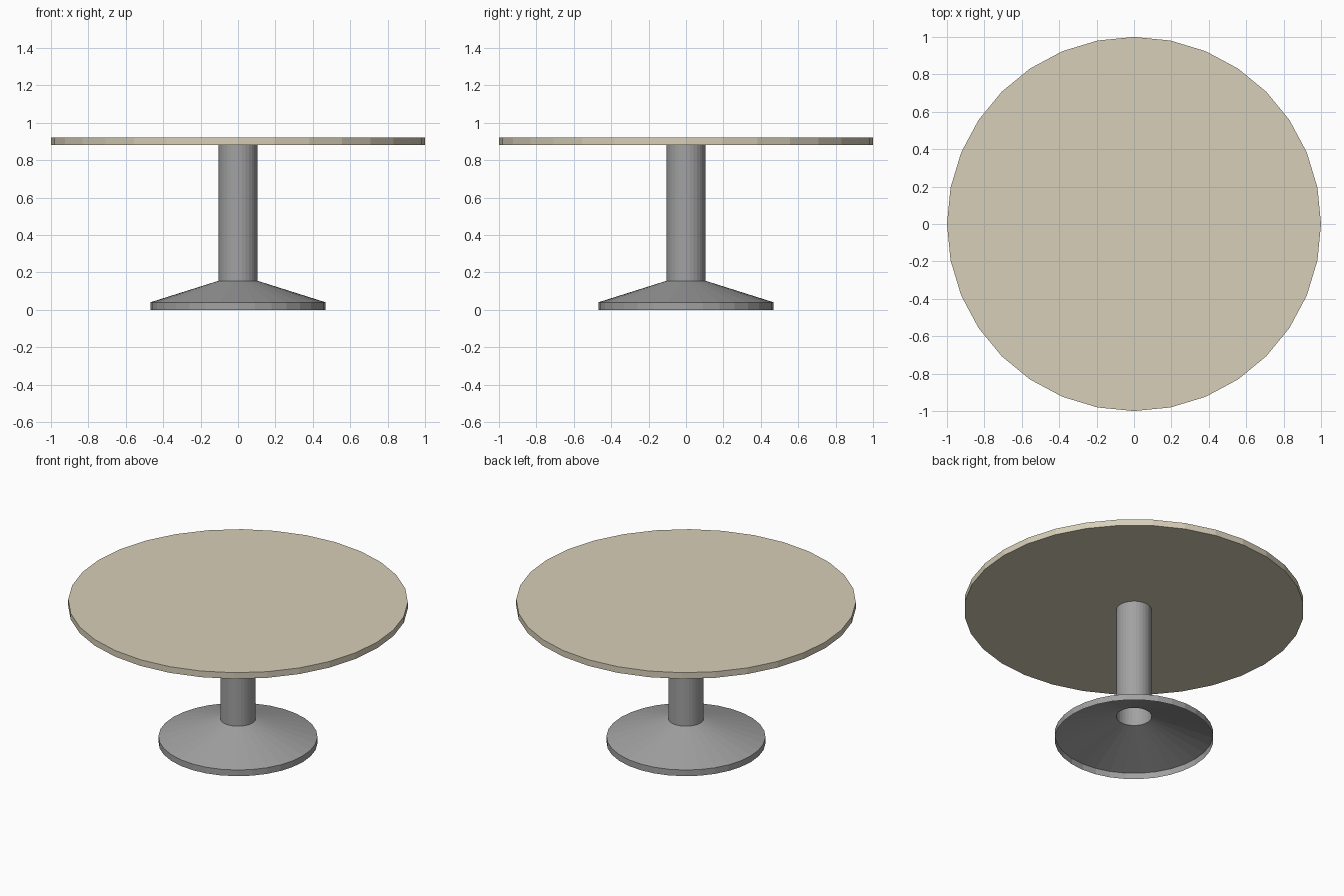
import bpy, math

if "Cube" in bpy.data.objects:
    bpy.data.objects.remove(bpy.data.objects["Cube"])

SIDES = 32

def material(name, colour):
    m = bpy.data.materials.new(name)
    m.diffuse_color = (*colour, 1)
    m.use_nodes = True
    m.node_tree.nodes["Principled BSDF"].inputs["Base Color"].default_value = m.diffuse_color
    return m

cream = material("cream top", (0.68, 0.62, 0.48))
grey = material("grey metal", (0.36, 0.36, 0.36))

def lathe(name, profile, mat, capped=False):
    """Spin a (radius, height) profile around z; optionally cap both ends."""
    verts = [(r * math.cos(2 * math.pi * i / SIDES), r * math.sin(2 * math.pi * i / SIDES), z)
             for r, z in profile for i in range(SIDES)]
    faces = []
    for k in range(len(profile) - 1):
        a, b = k * SIDES, (k + 1) * SIDES
        for i in range(SIDES):
            j = (i + 1) % SIDES
            faces.append((a + i, a + j, b + j, b + i))
    if capped:
        faces.append(tuple(reversed(range(SIDES))))
        last = (len(profile) - 1) * SIDES
        faces.append(tuple(range(last, last + SIDES)))
    mesh = bpy.data.meshes.new(name)
    mesh.from_pydata(verts, [], faces)
    mesh.materials.append(mat)
    ob = bpy.data.objects.new(name, mesh)
    bpy.context.collection.objects.link(ob)
    return ob

# Round tabletop
lathe("tabletop", [(1.0, 0.88), (1.0, 0.92)], cream, capped=True)
# Hollow column, open at the bottom
lathe("column", [(0.104, 0.155), (0.104, 0.88)], grey)
# Flared foot, an open shell seen hollow from below
lathe("base", [(0.468, 0.0), (0.468, 0.04), (0.104, 0.155)], grey)
